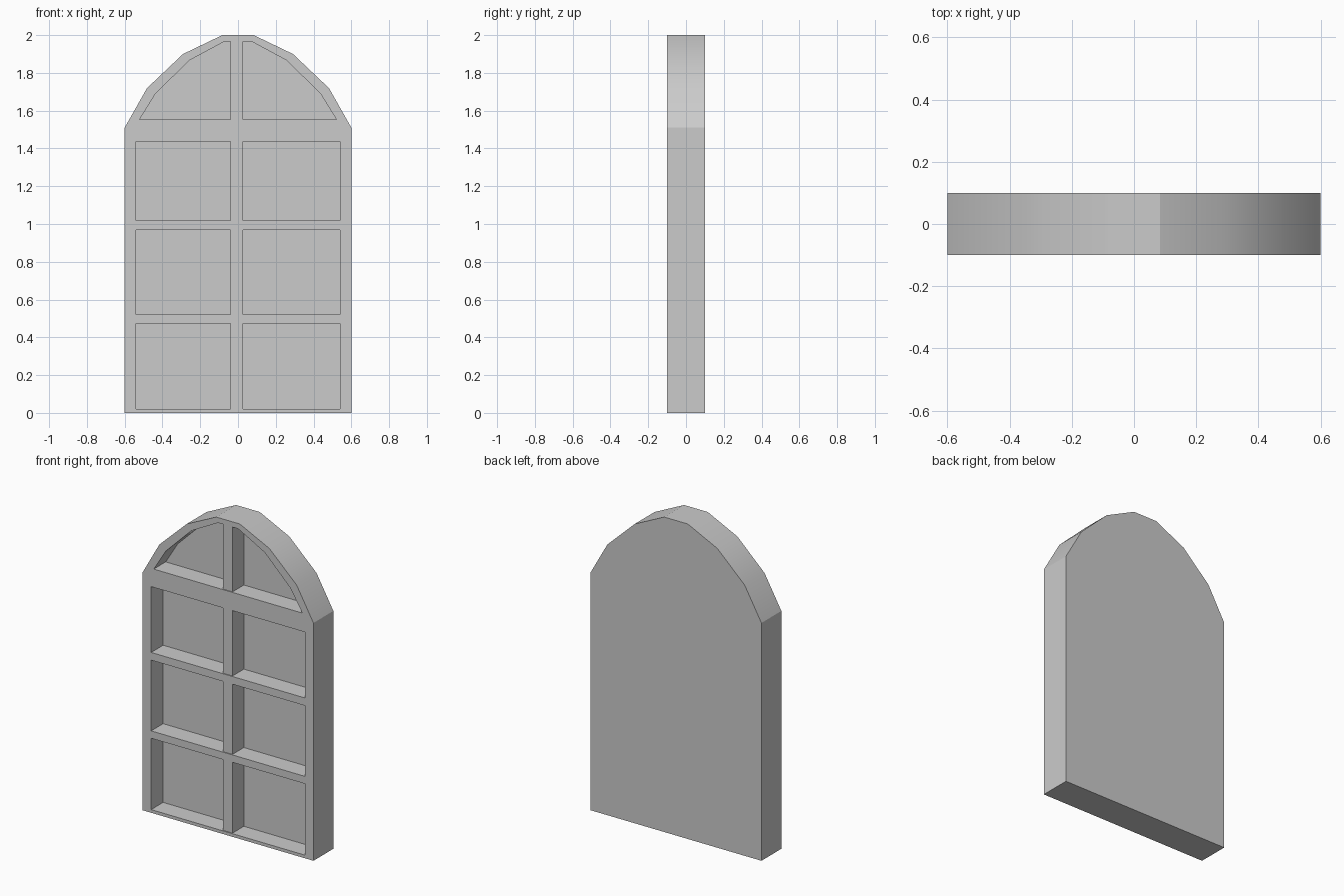
import bpy, bmesh, math

if "Cube" in bpy.data.objects:
    bpy.data.objects.remove(bpy.data.objects["Cube"])


def prism(name, profile, y0, y1):
    """Extrude an (x, z) outline from y0 to y1."""
    bm = bmesh.new()
    face = bm.faces.new([bm.verts.new((x, y0, z)) for x, z in profile])
    out = bmesh.ops.extrude_face_region(bm, geom=[face])
    for v in out["geom"]:
        if isinstance(v, bmesh.types.BMVert):
            v.co.y = y1
    bmesh.ops.recalc_face_normals(bm, faces=bm.faces)
    mesh = bpy.data.meshes.new(name)
    bm.to_mesh(mesh)
    bm.free()
    obj = bpy.data.objects.new(name, mesh)
    bpy.context.collection.objects.link(obj)
    return obj


def mirrored(half):
    """Close a right-hand half outline by mirroring it across x = 0."""
    return half + [(-x, z) for x, z in reversed(half)]


FRONT, PANE_Y, BACK = -0.1, 0.02, 0.1

# Arched slab
frame = prism("window_frame", mirrored(
    [(0.6, 0), (0.6, 1.51), (0.482, 1.719), (0.291, 1.9), (0.083, 2.0)]), FRONT, BACK)

# Pane openings: three rectangles and the arched top light
openings = [mirrored([(0.54, a), (0.54, b)])
            for a, b in [(0.02, 0.473), (0.52, 0.969), (1.018, 1.436)]]
openings.append(mirrored([(0.522, 1.552), (0.438, 1.688), (0.258, 1.866), (0.07, 1.967)]))

bpy.context.view_layer.objects.active = frame
for i, outline in enumerate(openings):
    cutter = prism(f"pane_cutter_{i}", outline, FRONT - 0.1, PANE_Y)
    cutter.hide_render = True
    mod = frame.modifiers.new("pane", "BOOLEAN")
    mod.operation, mod.solver, mod.object = "DIFFERENCE", "EXACT", cutter
    bpy.ops.object.modifier_apply(modifier=mod.name)
    bpy.data.objects.remove(cutter)

# Soft shading along the arch, crisp at the crown and corners
frame.select_set(True)
bpy.ops.object.shade_smooth_by_angle(angle=math.radians(22))

# Central upright bar, just behind the frame face
prism("centre_bar", [(-0.041, 0.02), (0.027, 0.02), (0.027, 1.975), (-0.041, 1.975)],
      FRONT + 0.006, PANE_Y + 0.01)
